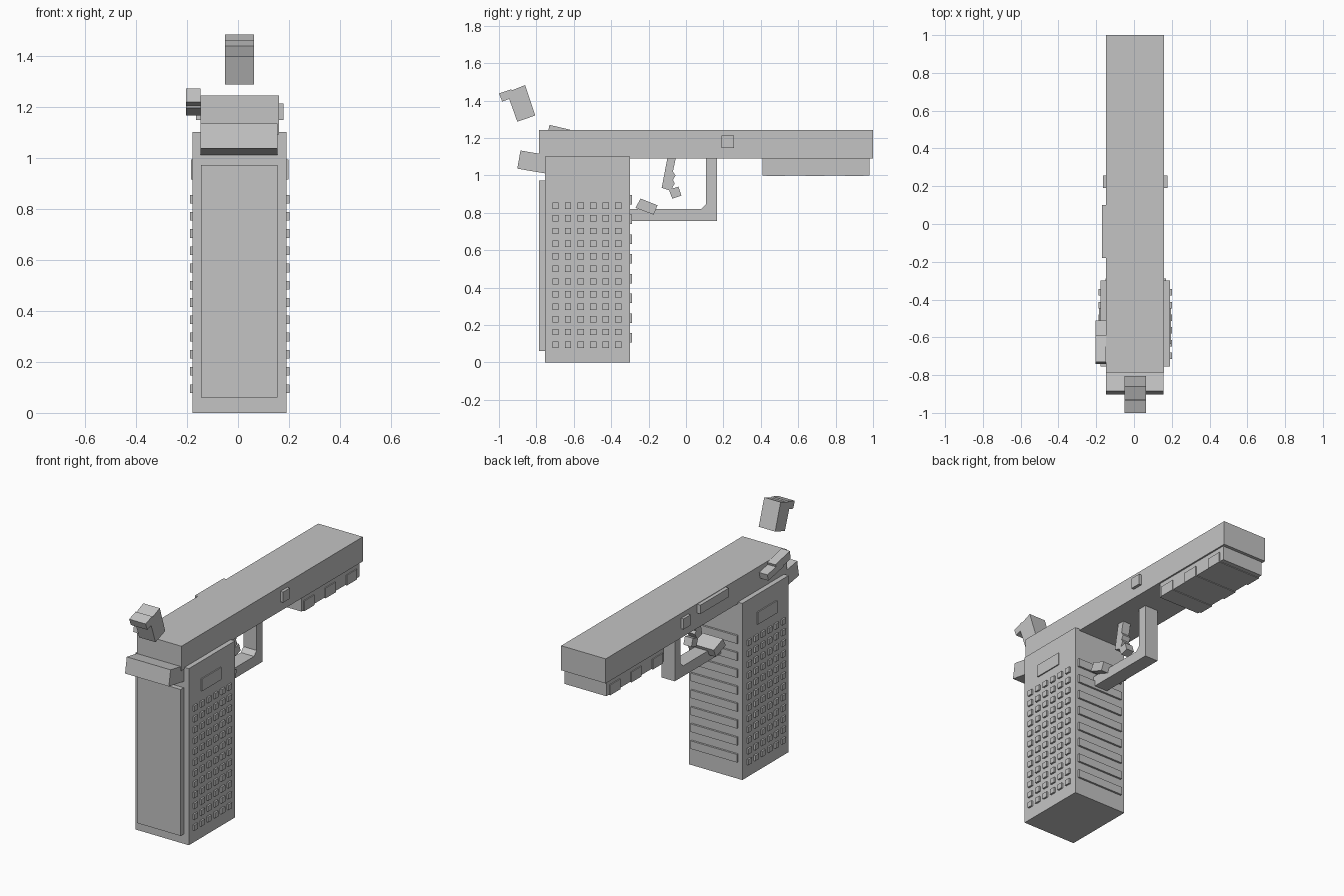
import bpy, bmesh

grey = bpy.data.materials.new("plain grey")
grey.diffuse_color = (0.55, 0.55, 0.55, 1)


def finish(name, bm):
    bmesh.ops.recalc_face_normals(bm, faces=bm.faces[:])
    me = bpy.data.meshes.new(name)
    bm.to_mesh(me)
    bm.free()
    me.materials.append(grey)
    ob = bpy.data.objects.new(name, me)
    bpy.context.collection.objects.link(ob)
    return ob


def add_prism(bm, pts, x0, x1):
    """Side profile of (y, z) points extruded across x."""
    face = bm.faces.new([bm.verts.new((x0, y, z)) for y, z in pts])
    out = bmesh.ops.extrude_face_region(bm, geom=[face])
    verts = [v for v in out["geom"] if isinstance(v, bmesh.types.BMVert)]
    bmesh.ops.translate(bm, verts=verts, vec=(x1 - x0, 0, 0))


def add_box(bm, x0, x1, y0, y1, z0, z1):
    add_prism(bm, [(y0, z0), (y1, z0), (y1, z1), (y0, z1)], x0, x1)


def prism(name, pts, x0, x1):
    bm = bmesh.new()
    add_prism(bm, pts, x0, x1)
    return finish(name, bm)


def boxes(name, *dims):
    bm = bmesh.new()
    for d in dims:
        add_box(bm, *d)
    return finish(name, bm)


# Main bodies
boxes("slide", (-0.147, 0.16, -0.785, 1.0, 1.09, 1.243))
boxes("grip", (-0.178, 0.19, -0.755, -0.3, 0, 1.10))
boxes("grip_back_plate", (-0.145, 0.155, -0.785, -0.755, 0.06, 0.972))

# Grip texture: studs and a plate on both sides
studs, plates = [], []
for x0, x1 in ((-0.189, -0.178), (0.19, 0.201)):
    for col in range(6):
        for row in range(12):
            y, z = -0.698 + col * 0.0672, 0.095 + row * 0.0675
            studs.append((x0, x1, y - 0.017, y + 0.017, z - 0.017, z + 0.017))
for x0, x1 in ((-0.185, -0.178), (0.19, 0.197)):
    plates.append((x0, x1, -0.635, -0.445, 0.915, 0.992))
boxes("grip_studs", *studs)
boxes("grip_side_plates", *plates)

# Finger ridges on the +y face of the grip
boxes("finger_ridges", *[(-0.15, 0.17, -0.3, -0.288, 0.106 + i * 0.1056, 0.156 + i * 0.1056)
                         for i in range(8)])

# Rear tang
prism("rear_tang", [(-0.885, 1.133), (-0.902, 1.036), (-0.75, 1.01), (-0.735, 1.107)],
      -0.147, 0.155)

# Under rail with thin raised bands
boxes("under_rail", (-0.137, 0.15, 0.41, 0.98, 1.0, 1.09))
boxes("rail_bands", *[(-0.143, 0.156, y, y + 0.1, 0.996, 1.06) for y in (0.43, 0.64, 0.85)])

# Guard, trigger and release block
prism("trigger_guard", [(-0.3, 0.755), (0.165, 0.755), (0.165, 1.09), (0.108, 1.09),
                        (0.108, 0.847), (0.082, 0.82), (-0.3, 0.82)], -0.038, 0.053)
prism("trigger", [(-0.1, 1.09), (-0.055, 1.09), (-0.07, 1.02), (-0.056, 1.0), (-0.07, 0.975),
                  (-0.06, 0.957), (-0.082, 0.918), (-0.13, 0.933)], -0.02, 0.035)
prism("trigger_tip", [(-0.092, 0.924), (-0.04, 0.94), (-0.024, 0.892), (-0.073, 0.876)],
      -0.02, 0.035)
prism("release_block", [(-0.243, 0.876), (-0.152, 0.84), (-0.173, 0.79), (-0.27, 0.826)],
      -0.085, 0.1)

# Hammer, floating behind the slide
prism("hammer", [(-1.0, 1.438), (-0.935, 1.46), (-0.93, 1.455), (-0.86, 1.483),
                 (-0.806, 1.32), (-0.902, 1.287), (-0.945, 1.408), (-0.983, 1.395)],
      -0.05, 0.063)

# Thumb lever on the left
prism("thumb_lever", [(-0.73, 1.27), (-0.59, 1.237), (-0.605, 1.19), (-0.74, 1.218)],
      -0.204, -0.147)
prism("lever_pivot", [(-0.66, 1.235), (-0.51, 1.205), (-0.52, 1.165), (-0.67, 1.195)],
      -0.204, -0.147)

# Cross pin and slide stop
boxes("cross_pin", (-0.164, 0.178, 0.19, 0.257, 1.147, 1.213))
boxes("slide_stop", (-0.17, -0.147, -0.18, 0.1, 1.185, 1.24))
